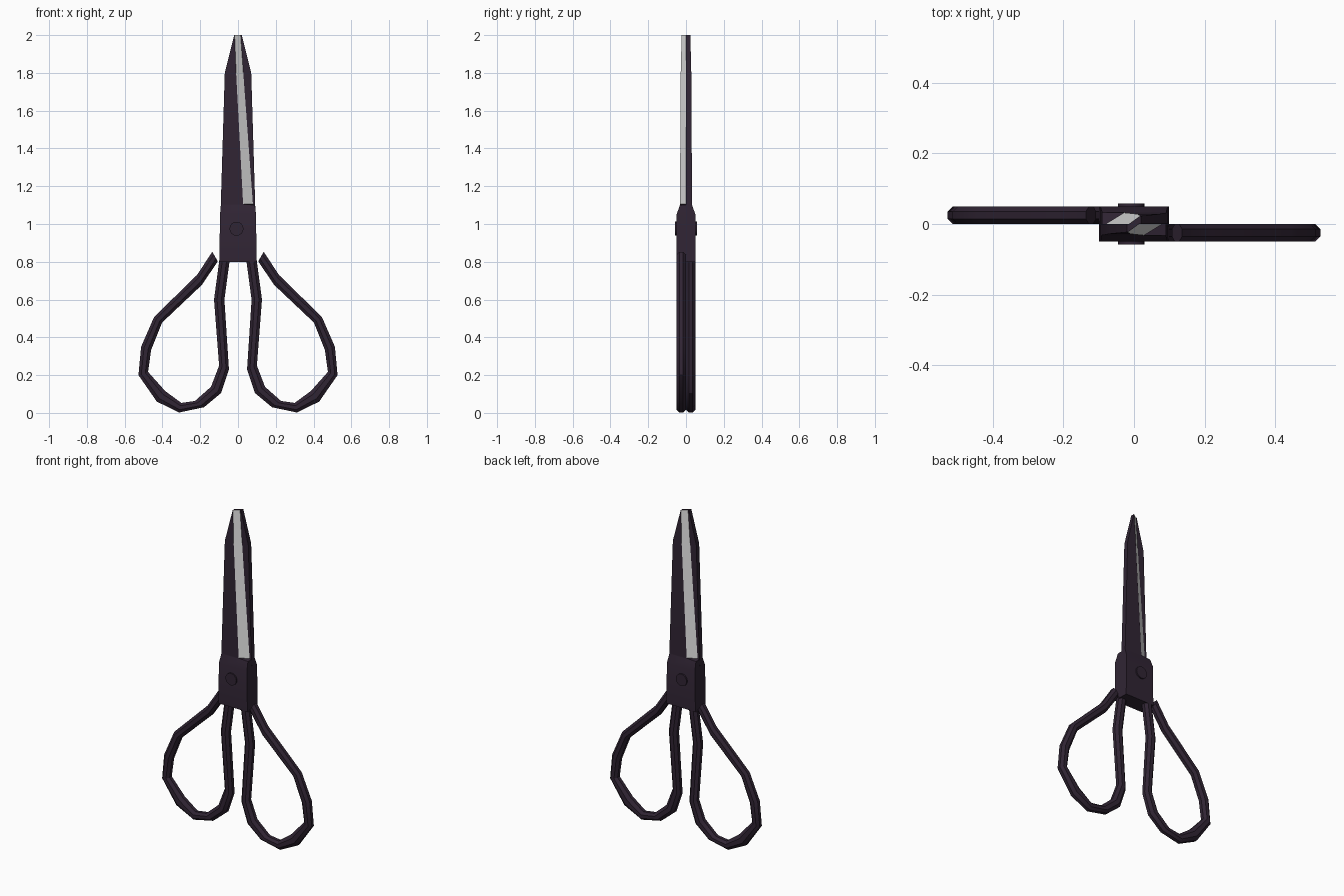
import bpy, bmesh, math
from mathutils import Matrix

if "Cube" in bpy.data.objects:
    bpy.data.objects.remove(bpy.data.objects["Cube"])


def material(name, rgb):
    m = bpy.data.materials.new(name)
    m.diffuse_color = (*rgb, 1)
    m.use_nodes = True
    m.node_tree.nodes["Principled BSDF"].inputs["Base Color"].default_value = m.diffuse_color
    return m


DARK = material("dark plum", (0.030, 0.018, 0.034))
STEEL = material("bright steel", (0.8, 0.8, 0.8))


def loft(name, rings, turn, is_steel=None):
    """Skin a row of equal rings, cap both ends; turn is the rotation about z."""
    bm = bmesh.new()
    rows = [[bm.verts.new(p) for p in r] for r in rings]
    n = len(rows[0])
    for k in range(len(rows) - 1):
        for i in range(n):
            j = (i + 1) % n
            f = bm.faces.new((rows[k][i], rows[k][j], rows[k + 1][j], rows[k + 1][i]))
            if is_steel and is_steel(k, i):
                f.material_index = 1
    bm.faces.new(rows[0])
    bm.faces.new(rows[-1])
    bmesh.ops.recalc_face_normals(bm, faces=bm.faces[:])
    bm.transform(Matrix.Rotation(turn, 4, 'Z'))
    return finish(name, bm)


def finish(name, bm):
    me = bpy.data.meshes.new(name)
    bm.to_mesh(me)
    bm.free()
    me.materials.append(DARK)
    me.materials.append(STEEL)
    ob = bpy.data.objects.new(name, me)
    bpy.context.collection.objects.link(ob)
    bpy.ops.object.select_all(action='DESELECT')
    ob.select_set(True)
    bpy.context.view_layer.objects.active = ob
    bpy.ops.object.shade_smooth_by_angle(angle=math.radians(30))
    return ob


# Blade sections: height, spine x, thickness, ridge x, cutting edge x
SECTIONS = [
    (0.80, -0.099, 0.050, 0.099, 0.099),
    (1.05, -0.095, 0.050, 0.095, 0.095),
    (1.10, -0.091, 0.032, 0.090, 0.090),
    (1.105, -0.091, 0.032, 0.027, 0.079),
    (1.80, -0.070, 0.028, -0.010, 0.028),
    (2.00, -0.020, 0.023, -0.018, 0.014),
]
blade = [[(xs, 0, z), (xs, -t, z), (xr, -t, z), (xe, 0, z)]
         for z, xs, t, xr, xe in SECTIONS]

# Handle outline: outside and inside edge of the finger loop, paired
OUTER = [(.043, .83), (.045, .80), (.072, .60), (.048, .23), (.09, .105), (.18, .03),
         (.312, .002), (.43, .06), (.527, .20), (.513, .35), (.444, .508),
         (.217, .73), (.136, .853)]
INNER = [(.097, .83), (.10, .80), (.127, .60), (.10, .25), (.143, .138), (.228, .063),
         (.30, .053), (.386, .116), (.476, .217), (.46, .333), (.402, .478),
         (.192, .677), (.107, .802)]


def handle_ring(a, b, sides=8):
    ring = []
    for i in range(sides):
        t = 2 * math.pi * (i + 0.5) / sides
        s = 0.5 + 0.5 * math.cos(t) / math.cos(math.pi / sides)
        y = -0.025 + 0.025 * math.sin(t) / math.cos(math.pi / sides)
        ring.append((a[0] + (b[0] - a[0]) * s, y, a[1] + (b[1] - a[1]) * s))
    return ring


handle = [handle_ring(a, b) for a, b in zip(OUTER, INNER)]

# Two identical halves, the back one turned half a circle
for side, turn in (("front", 0), ("back", math.pi)):
    loft(side + "_blade", blade, turn, lambda k, i: k >= 3 and i == 2)
    loft(side + "_handle", handle, turn)

# Pivot pin through both halves
bm = bmesh.new()
bmesh.ops.create_cone(bm, cap_ends=True, segments=16, radius1=0.037, radius2=0.037,
                      depth=0.116,
                      matrix=Matrix.Translation((-0.008, 0, 0.975)) @ Matrix.Rotation(math.pi / 2, 4, 'X'))
finish("pivot_pin", bm)
